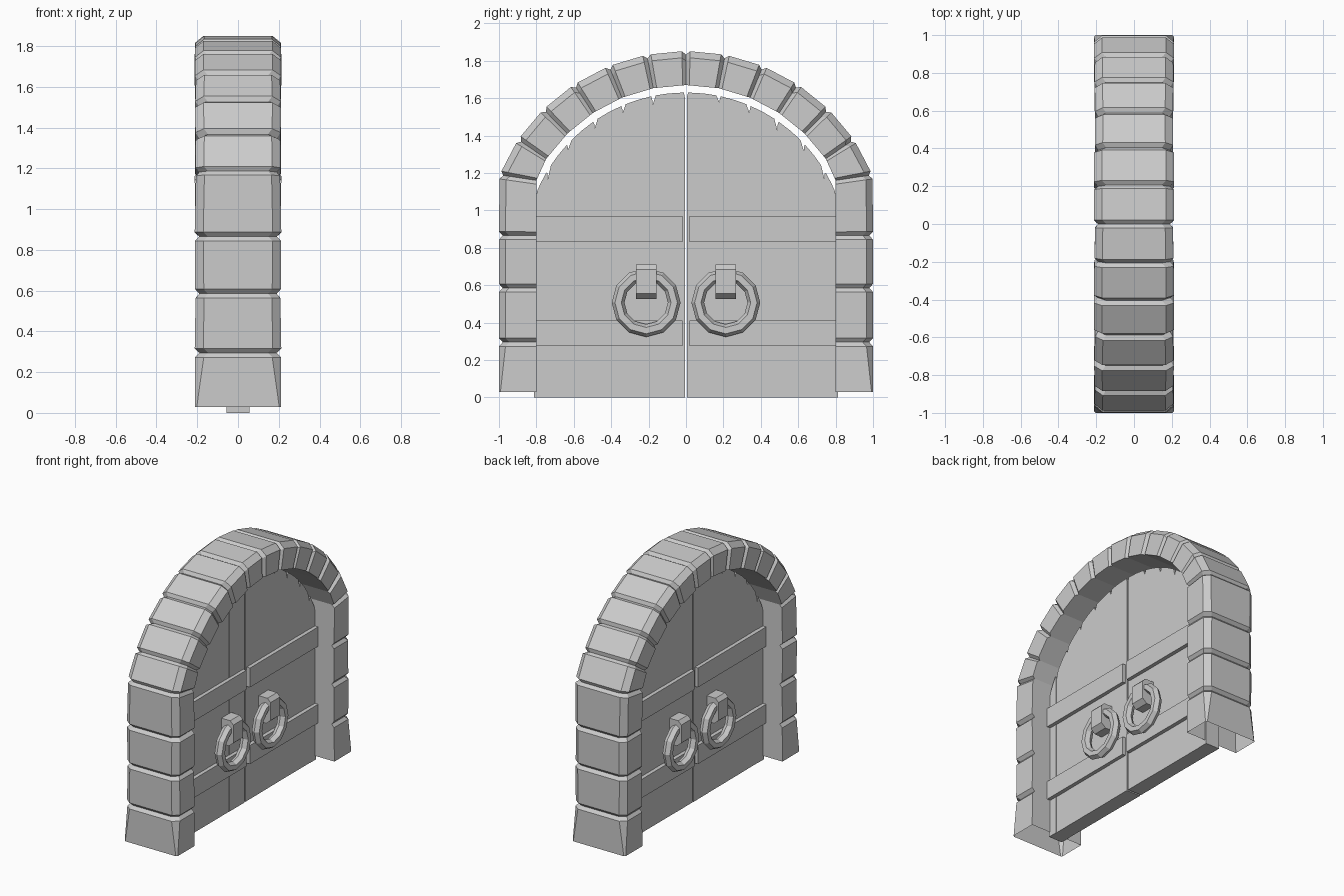
import bpy, bmesh, math, random
from mathutils import Vector

random.seed(4)
if "Cube" in bpy.data.objects:
    bpy.data.objects.remove(bpy.data.objects["Cube"])

# One plain grey for everything
grey = bpy.data.materials.new("plain_grey")
grey.use_nodes = True
colour = (0.6, 0.6, 0.6, 1)
grey.diffuse_color = colour
grey.node_tree.nodes["Principled BSDF"].inputs["Base Color"].default_value = colour

CENTRE_Z, R_OUT, R_IN, R_DOOR = 0.765, 1.0876, 0.905, 0.865
DOOR_X = 0.055


def finish(name, bm):
    bmesh.ops.recalc_face_normals(bm, faces=bm.faces)
    mesh = bpy.data.meshes.new(name)
    bm.to_mesh(mesh)
    bm.free()
    mesh.materials.append(grey)
    obj = bpy.data.objects.new(name, mesh)
    bpy.context.collection.objects.link(obj)
    return obj


def prism(bm, outline, axis, lo, hi):
    """Extrude a 2D outline along x (points are y, z) or along y (points are x, z)."""
    def place(p, d):
        return (d, p[0], p[1]) if axis == "x" else (p[0], d, p[1])
    a = [bm.verts.new(place(p, lo)) for p in outline]
    b = [bm.verts.new(place(p, hi)) for p in outline]
    bm.faces.new(a)
    bm.faces.new(b[::-1])
    for i in range(len(a)):
        j = (i + 1) % len(a)
        bm.faces.new((a[i], a[j], b[j], b[i]))


# Stone frame: a chamfered section swept through every block joint
def stone_frame():
    half = [(Vector((0.8, z)), Vector((1.0, z))) for z in (0.03, 0.295, 0.585, 0.865)]
    half.append((Vector((0.8, 1.16)), Vector((0.997, 1.19))))
    for k in range(5, -1, -1):
        a = math.radians(11.13 * k)
        d = Vector((math.sin(a), math.cos(a)))
        c = Vector((0, CENTRE_Z))
        half.append((c + d * R_IN, c + d * R_OUT))

    def flip(v):
        return Vector((-v.x, v.y))
    joints = half + [(flip(i), flip(o)) for i, o in half[-2::-1]]
    bm = bmesh.new()

    def ring(inner, outer, w, chamfer, drop):
        d = (outer - inner).normalized()
        top, low = outer - d * drop, outer - d * (drop + chamfer)
        pts = [(-w, inner), (-w, low), (chamfer * 1.2 - w, top),
               (w - chamfer * 1.2, top), (w, low), (w, inner)]
        return [bm.verts.new((x, p.x, p.y)) for x, p in pts]

    def groove(j):
        return ring(*j, 0.19, 0.035, 0.02)

    def foot(j):
        return ring(*j, 0.212, 0.008, 0)

    rings = [foot(joints[0])]
    last = len(joints) - 2
    for n in range(last + 1):
        (i0, o0), (i1, o1) = joints[n], joints[n + 1]
        gap = 0.022 / (o1 - o0).length
        for t in (gap, 1 - gap):
            if (n == 0 and t == gap) or (n == last and t != gap):
                continue  # the feet flare straight to the ground
            w = 0.21 + random.uniform(-0.004, 0.003)
            rings.append(ring(i0.lerp(i1, t), o0.lerp(o1, t), w, 0.035, 0))
        rings.append(foot(joints[-1]) if n == last else groove(joints[n + 1]))
    for a, b in zip(rings, rings[1:]):
        for i in range(6):
            j = (i + 1) % 6
            bm.faces.new((a[i], a[j], b[j], b[i]))
    finish("stone_frame", bm)


# Door leaf: upright planks with chipped corners under the arch
def door_leaf(name, side):
    def top(y):
        return CENTRE_Z + math.sqrt(R_DOOR ** 2 - y * y)
    bm = bmesh.new()
    edges = [0.006, 0.18, 0.34, 0.49, 0.63, 0.74, 0.812]
    for a, b in zip(edges, edges[1:]):
        chip = random.uniform(0.03, 0.055)
        mid = (a + b) / 2
        outline = [(a, 0), (b, 0), (b, top(b) - chip), (b - 0.018, top(b - 0.018)),
                   (mid, top(mid)), (a + 0.006, top(a + 0.006)), (a, top(a) - chip * 0.5)]
        x = DOOR_X + random.uniform(-0.002, 0.002)
        prism(bm, [(side * y, z) for y, z in outline], "x", -x, x)
    finish(name, bm)


# Cross bands standing proud of both door faces
def cross_band(name, side, z0, z1):
    bm = bmesh.new()
    y0, y1 = side * 0.02, side * 0.81
    prism(bm, [(y0, z0), (y1, z0), (y1, z1), (y0, z1)], "x", -0.082, 0.082)
    finish(name, bm)


# Handle bracket and faceted pull ring
def handle(name, side, face):
    bm = bmesh.new()
    profile = [(0.05, 0.525), (0.115, 0.525), (0.15, 0.555),
               (0.15, 0.685), (0.125, 0.71), (0.05, 0.71)]
    y = side * 0.213
    prism(bm, [(face * x, z) for x, z in profile], "y", y - 0.055, y + 0.055)
    finish(name + "_bracket", bm)
    bpy.ops.mesh.primitive_torus_add(
        major_segments=12, minor_segments=6, major_radius=0.15, minor_radius=0.034,
        location=(face * 0.108, y, 0.507), rotation=(0, math.pi / 2, 0))
    pull = bpy.context.object
    pull.name = name + "_ring"
    pull.data.materials.append(grey)


stone_frame()
for label, side in (("near", -1), ("far", 1)):
    door_leaf(label + "_door_leaf", side)
    cross_band(label + "_lower_band", side, 0.275, 0.41)
    cross_band(label + "_upper_band", side, 0.83, 0.97)
    for face_label, face in (("left", 1), ("right", -1)):
        handle(f"{label}_{face_label}_handle", side, face)
